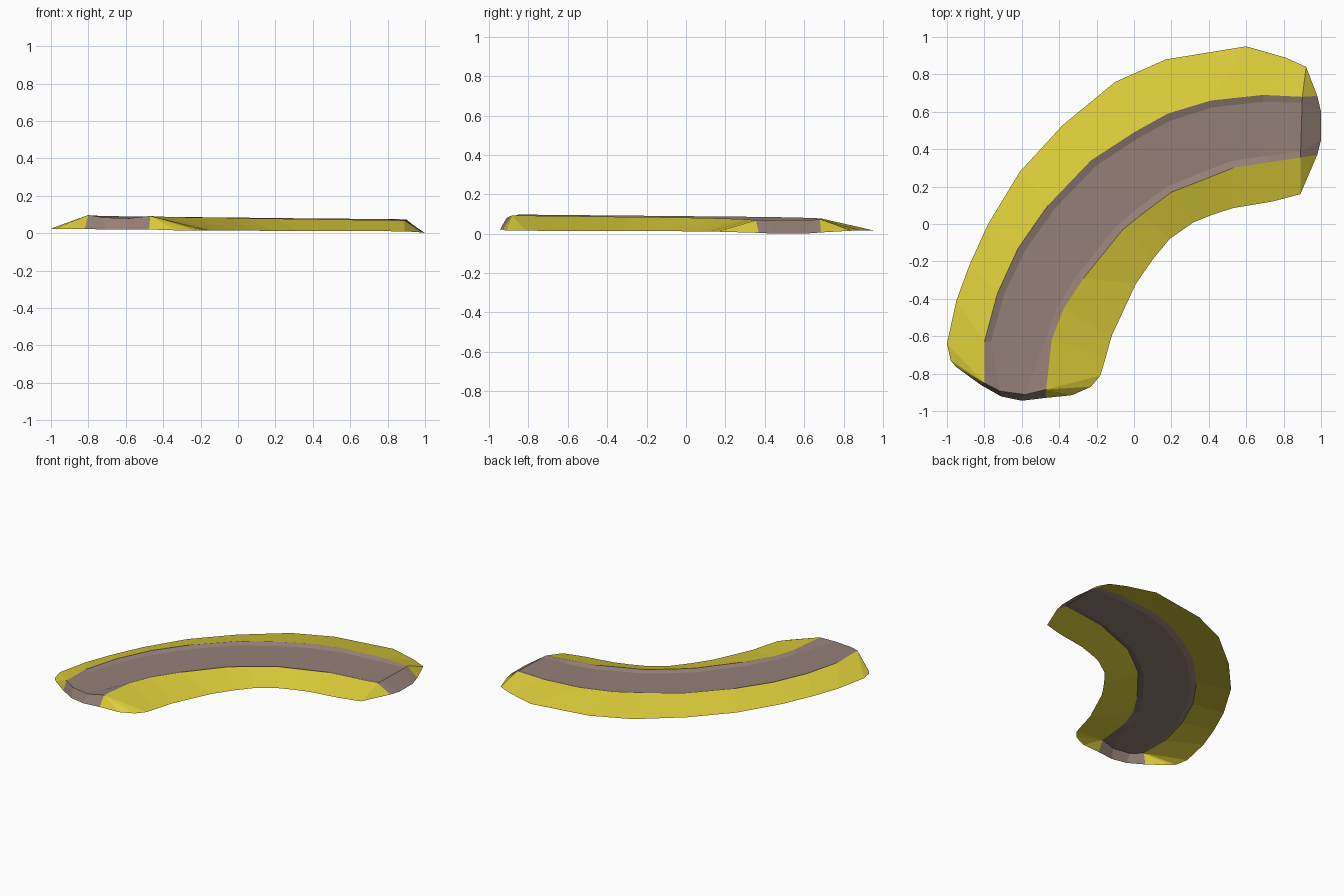
import bpy
from mathutils import Vector

if "Cube" in bpy.data.objects:
    bpy.data.objects.remove(bpy.data.objects["Cube"])


def material(name, rgb):
    m = bpy.data.materials.new(name)
    m.diffuse_color = (*rgb, 1)
    m.use_nodes = True
    m.node_tree.nodes["Principled BSDF"].inputs["Base Color"].default_value = m.diffuse_color
    return m


yellow = material("bank yellow", (0.72, 0.61, 0.042))
brown = material("path brown", (0.30, 0.215, 0.185))

# Plan rails, from the lower left end round to the right end
bank_out = [(-1, -.64), (-.95, -.41), (-.88, -.22), (-.78, 0), (-.61, .28), (-.38, .53),
            (-.10, .76), (.17, .88), (.6, .95), (.81, .89), (.92, .84)]
path_out = [(-.80, -.85), (-.80, -.63), (-.73, -.37), (-.62, -.13), (-.46, .10), (-.23, .34),
            (0, .49), (.18, .59), (.41, .66), (.69, .69), (.90, .68)]
path_in = [(-.47, -.885), (-.44, -.62), (-.38, -.46), (-.27, -.29), (-.06, -.03), (.04, .05),
           (.20, .17), (.38, .24), (.53, .30), (.72, .33), (.89, .355)]
bank_in = [(-.18, -.81), (-.15, -.71), (-.12, -.60), (.01, -.32), (.10, -.19), (.19, -.08),
           (.32, .01), (.42, .05), (.53, .085), (.74, .12), (.89, .16)]


def lift(rail, z0, z1):
    """Give a plan rail a height running from z0 to z1."""
    n = len(rail) - 1
    return [Vector((x, y, z0 + (z1 - z0) * i / n)) for i, (x, y) in enumerate(rail)]


def strip(a, b):
    return [[a[i], b[i], b[i + 1], a[i + 1]] for i in range(len(a) - 1)]


def build(name, faces, mat):
    """Weld the faces into one open shell with upward normals."""
    verts, index, polys = [], {}, []
    for f in faces:
        f = [Vector(p) for p in f]
        area = sum(p.x * q.y - q.x * p.y for p, q in zip(f, f[1:] + f[:1]))
        if area < 0:
            f.reverse()
        poly = []
        for p in f:
            key = tuple(round(c, 4) for c in p)
            if key not in index:
                index[key] = len(verts)
                verts.append(key)
            poly.append(index[key])
        polys.append(poly)
    me = bpy.data.meshes.new(name)
    me.from_pydata(verts, [], polys)
    me.materials.append(mat)
    ob = bpy.data.objects.new(name, me)
    bpy.context.collection.objects.link(ob)


bo, bi = lift(bank_out, .025, .015), lift(bank_in, .015, .01)
po, pi = lift(path_out, .097, .074), lift(path_in, .092, .068)

# Path: slightly sunken between its two raised edges
drop = Vector((0, 0, -.013))
so = [a.lerp(b, .1) + drop for a, b in zip(po, pi)]
si = [a.lerp(b, .9) + drop for a, b in zip(po, pi)]
so[0] += Vector((.05, -.04, 0))
si[0] += Vector((-.08, -.03, 0))
so[-1].z = si[-1].z = .07

# Sloping ends of the path
left = [Vector(p) for p in ((-.82, -.86, .022), (-.71, -.922, .02), (-.60, -.945, .02), (-.475, -.93, .02))]
right = [Vector(p) for p in ((.98, .685, .006), (1, .60, 0), (1, .45, 0), (.98, .37, .004))]
top_l = [po[0], so[0], si[0], pi[0]]
top_r = [po[-1], so[-1], si[-1], pi[-1]]
build("path", strip(po, so) + strip(so, si) + strip(si, pi)
      + strip(top_l, left) + strip(top_r, right), brown)

# Banks on both sides, with corner pieces wrapping round to the path ends
corners = [[po[0], bo[0], (-.98, -.73, .022)], [po[0], (-.98, -.73, .022), (-.95, -.765, .022)],
           [po[0], (-.95, -.765, .022), left[0]],
           [pi[0], bi[0], (-.23, -.87, .015)], [pi[0], (-.23, -.87, .015), (-.33, -.915, .015)],
           [pi[0], (-.33, -.915, .015), left[3]],
           [po[-1], bo[-1], right[0]], [pi[-1], bi[-1], right[3]]]
build("side_banks", strip(bo, po) + strip(pi, bi) + corners, yellow)
